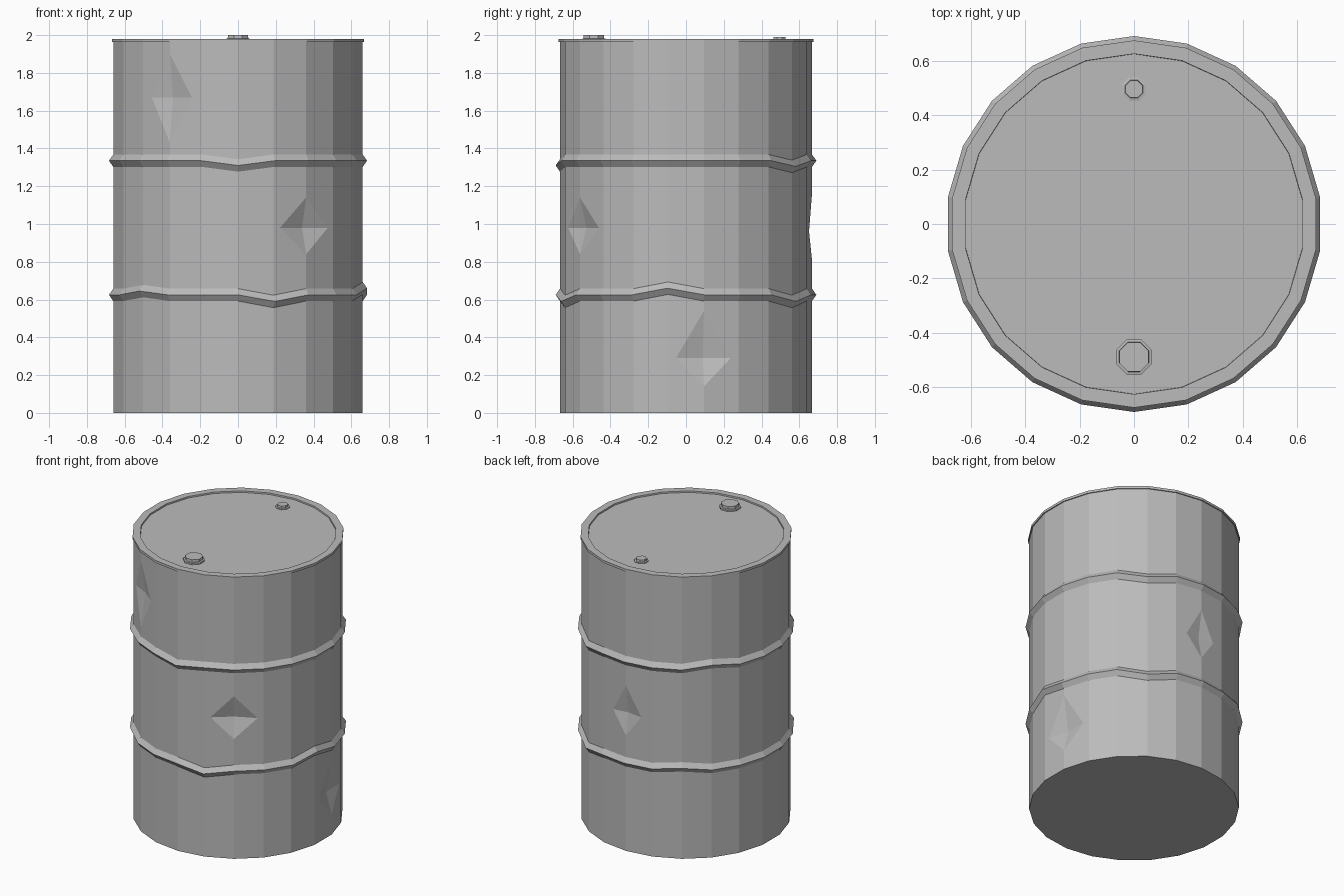
import bpy, bmesh
from math import sin, cos, tau

SIDES = 22
BODY_R, HOOP_R = 0.667, 0.69

cube = bpy.data.objects.get("Cube")
if cube:
    bpy.data.objects.remove(cube)

# One plain steel colour
steel = bpy.data.materials.new("grey_steel")
steel.use_nodes = True
colour = (0.5, 0.5, 0.5, 1)
steel.diffuse_color = colour
steel.node_tree.nodes["Principled BSDF"].inputs["Base Color"].default_value = colour


def finish(bm, name, location=(0, 0, 0)):
    bmesh.ops.recalc_face_normals(bm, faces=bm.faces)
    mesh = bpy.data.meshes.new(name)
    bm.to_mesh(mesh)
    bm.free()
    mesh.materials.append(steel)
    obj = bpy.data.objects.new(name, mesh)
    obj.location = location
    bpy.context.collection.objects.link(obj)
    return obj


def ring(bm, radius, z, sides=SIDES, shift=0, bends=None):
    """Ring of vertices counted from the front towards +x."""
    bends = bends or {}
    verts = []
    for i in range(sides):
        a = tau * (i + shift) / sides
        verts.append(bm.verts.new((radius * sin(a), -radius * cos(a), z + bends.get(i, 0))))
    return verts


def lathe(name, profile, sides, shift=0, location=(0, 0, 0)):
    """Closed turned part from (radius, z) points."""
    bm = bmesh.new()
    rings = [ring(bm, r, z, sides, shift) for r, z in profile]
    for low, high in zip(rings, rings[1:]):
        for i in range(sides):
            j = (i + 1) % sides
            bm.faces.new((low[i], low[j], high[j], high[i]))
    bm.faces.new(rings[0])
    bm.faces.new(rings[-1])
    return finish(bm, name, location)


# Hoops: height and the bent corners of each
hoops = [
    (0.625, {1: -0.035, 5: 0.035, 9: -0.035, 13: 0.02, 19: 0.02}),
    (1.335, {0: -0.025, 9: -0.03, 14: 0.025}),
]
# Dents: (section, corner) -> centre, top, bottom, side reach, depth
dents = {
    (0, 6): (0.29, 0.54, 0.14, 0.78, 0.04),
    (2, 2): (0.98, 1.14, 0.84, 0.8, 0.04),
    (2, 11): (0.96, 1.16, 0.81, 0.58, 0.03),
    (4, 20): (1.67, 1.9, 1.43, 0.67, 0.03),
}


def dented_edge(bm, low, dent):
    """Top, pushed-in centre and bottom points on a vertical edge."""
    mid, top, bottom, _, depth = dent
    x, y = low.co.x, low.co.y
    k = 1 - depth / BODY_R
    return [bm.verts.new(p) for p in ((x, y, top), (x * k, y * k, mid), (x, y, bottom))]


# Body shell with hoops pressed into it
bm = bmesh.new()
rings = [ring(bm, BODY_R, 0)]
for z, bends in hoops:
    for r, dz in ((BODY_R, -0.033), (HOOP_R, 0), (BODY_R, 0.033)):
        rings.append(ring(bm, r, z + dz, bends=bends))
rings.append(ring(bm, BODY_R, 1.97))
bm.faces.new(rings[0])
bm.faces.new(rings[-1])
for s, (low, high) in enumerate(zip(rings, rings[1:])):
    section = s - 1 if s > 3 else s
    section = {0: 0, 3: 2, 6: 4}.get(s, -1)
    edges = {i: dented_edge(bm, low[i], d) for (sec, i), d in dents.items() if sec == section}
    for i in range(SIDES):
        j = (i + 1) % SIDES
        hit = i if i in edges else j if j in edges else None
        if hit is None:
            bm.faces.new((low[i], low[j], high[j], high[i]))
            continue
        # Face beside a dent: notched panel plus two sunken triangles
        other = j if hit == i else i
        mid, _, _, reach, _ = dents[(section, hit)]
        top, centre, bottom = edges[hit]
        point = low[hit].co.lerp(low[other].co, reach)
        side = bm.verts.new((point.x, point.y, mid))
        bm.faces.new((low[hit], low[other], high[other], high[hit], top, side, bottom))
        bm.faces.new((top, centre, side))
        bm.faces.new((centre, bottom, side))
finish(bm, "drum_body")

# Rolled rim with the sunken lid
lathe("rim_and_lid", [(0.66, 1.93), (0.66, 1.963), (0.674, 1.963), (0.674, 1.98),
                      (0.625, 1.98), (0.622, 1.95)], SIDES)

# Screw plugs on the lid
lathe("large_plug", [(0.07, 1.94), (0.07, 1.98), (0.059, 1.982), (0.058, 2.0)], 8, 0.5, (0, -0.488, 0))
lathe("small_plug", [(0.047, 1.94), (0.047, 1.975), (0.036, 1.977), (0.034, 1.99)], 8, 0.5, (0, 0.495, 0))
